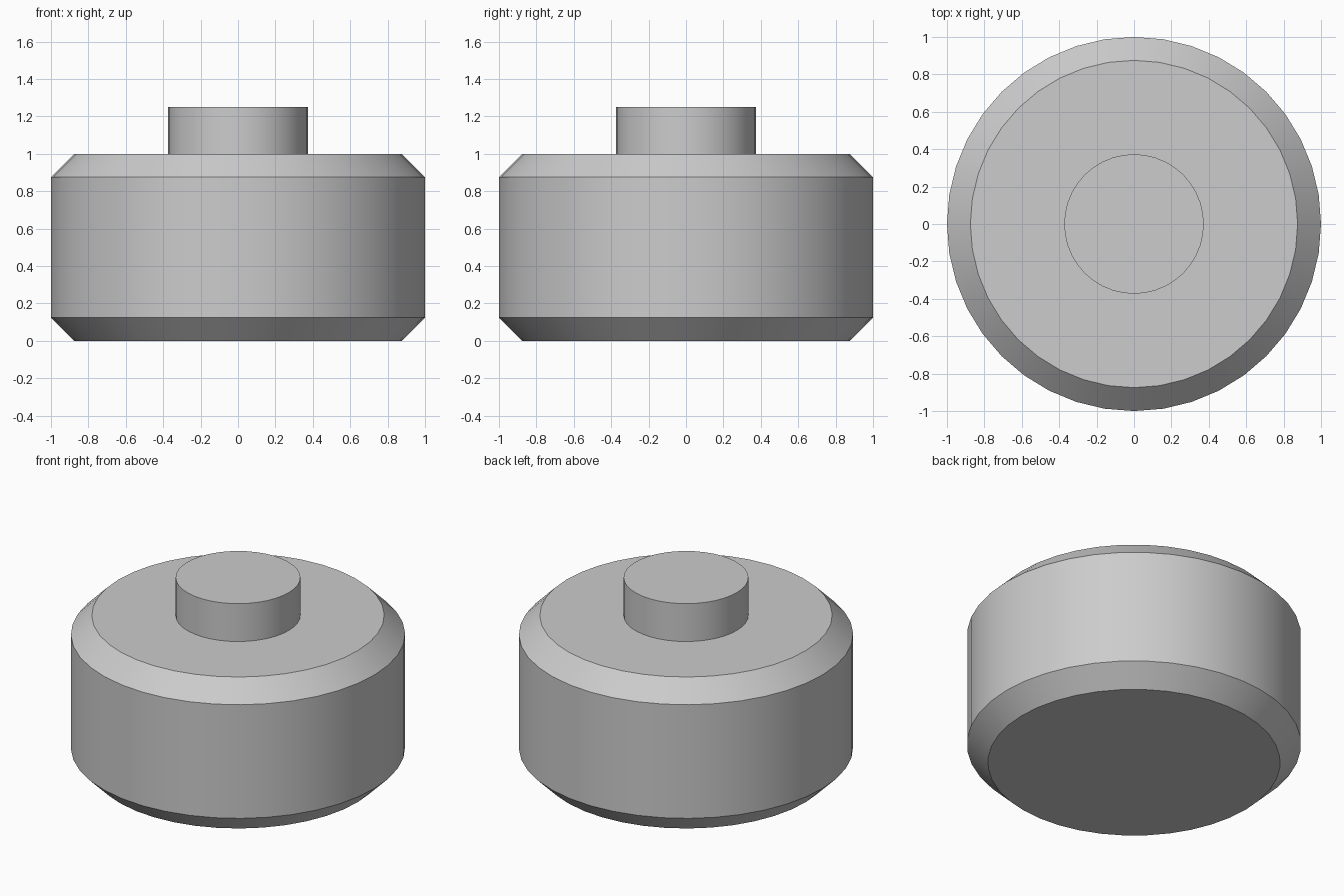
import bpy
import bmesh
from math import cos, sin, pi, radians

SIDES = 40

cube = bpy.data.objects.get("Cube")
if cube:
    bpy.data.objects.remove(cube, do_unlink=True)

# Single light grey finish
grey = bpy.data.materials.new("light_grey")
grey.use_nodes = True
colour = (0.604, 0.604, 0.604, 1)
grey.diffuse_color = colour
grey.node_tree.nodes["Principled BSDF"].inputs["Base Color"].default_value = colour


def turned_part(name, profile):
    """Closed solid of revolution from (radius, height) points, bottom to top."""
    bm = bmesh.new()
    rings = []
    for radius, z in profile:
        angles = [2 * pi * i / SIDES for i in range(SIDES)]
        rings.append([bm.verts.new((radius * cos(a), radius * sin(a), z)) for a in angles])
    for low, high in zip(rings, rings[1:]):
        for i in range(SIDES):
            j = (i + 1) % SIDES
            bm.faces.new((low[i], low[j], high[j], high[i]))
    bm.faces.new(rings[0][::-1])
    bm.faces.new(rings[-1])
    mesh = bpy.data.meshes.new(name)
    bm.to_mesh(mesh)
    bm.free()
    mesh.materials.append(grey)
    obj = bpy.data.objects.new(name, mesh)
    bpy.context.collection.objects.link(obj)
    bpy.ops.object.select_all(action="DESELECT")
    obj.select_set(True)
    bpy.context.view_layer.objects.active = obj
    bpy.ops.object.shade_smooth_by_angle(angle=radians(30))
    return obj


# Drum body with chamfered rims
turned_part("drum_body", [(0.875, 0), (1, 0.125), (1, 0.875), (0.875, 1)])

# Round stub standing on the top face
turned_part("top_stub", [(0.373, 0.98), (0.373, 1.25)])
